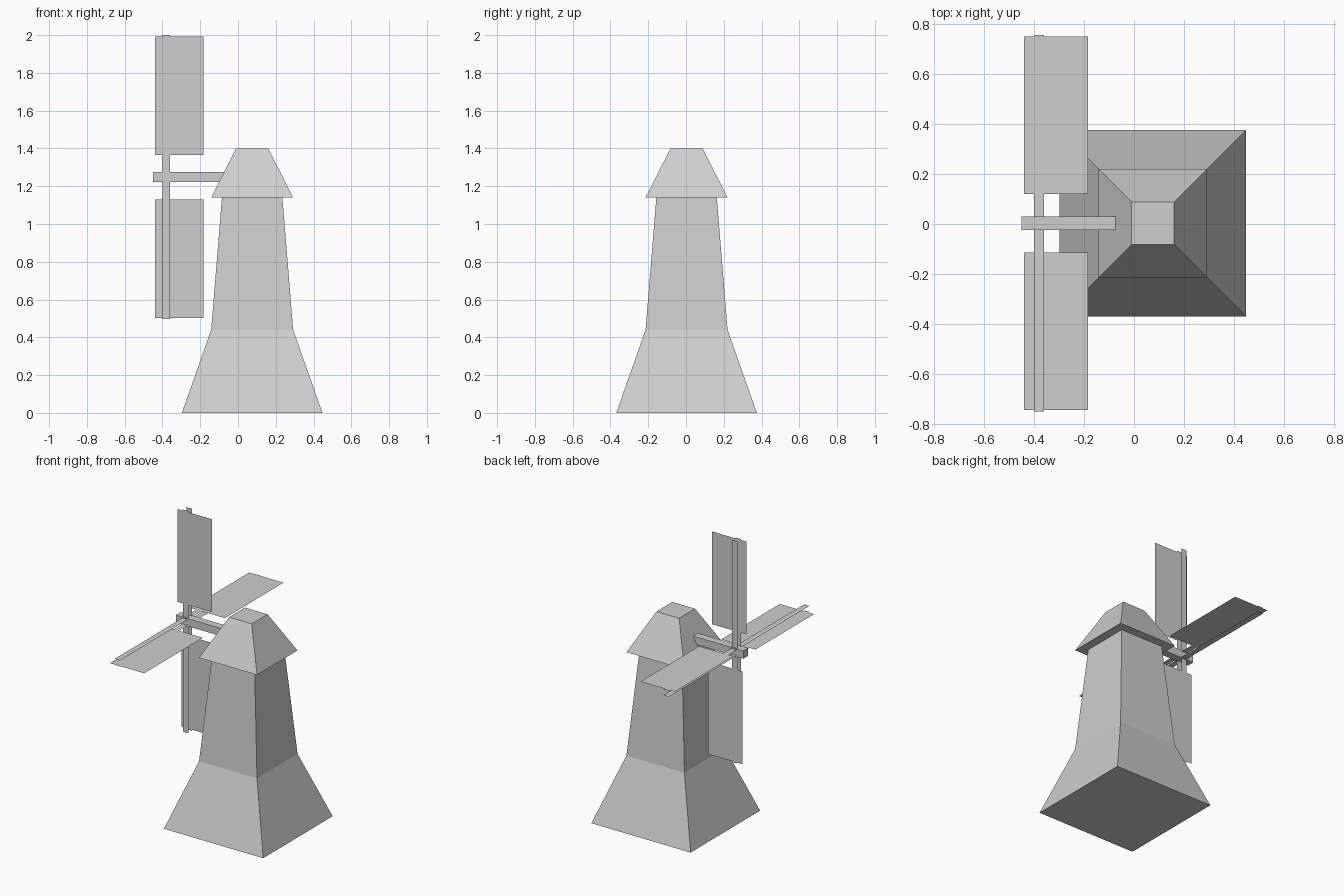
import bpy
import math
from mathutils import Matrix, Vector

old = bpy.data.objects.get("Cube")
if old:
    bpy.data.objects.remove(old, do_unlink=True)

# Single plain grey
grey = bpy.data.materials.new("plain grey")
grey.use_nodes = True
grey.diffuse_color = (0.62, 0.62, 0.62, 1)
bsdf = next(n for n in grey.node_tree.nodes if n.type == 'BSDF_PRINCIPLED')
bsdf.inputs["Base Color"].default_value = (0.62, 0.62, 0.62, 1)

TOWER_X = 0.075
HUB = Vector((0, 0.003, 1.248))


def make(name, verts, faces):
    mesh = bpy.data.meshes.new(name)
    mesh.from_pydata(verts, [], faces)
    mesh.materials.append(grey)
    obj = bpy.data.objects.new(name, mesh)
    bpy.context.collection.objects.link(obj)
    return obj


def square_loft(name, profile):
    """Closed square solid from (half width, height) pairs, bottom to top."""
    corners = [(-1, -1), (1, -1), (1, 1), (-1, 1)]
    verts = [(TOWER_X + r * sx, HUB.y + r * sy, z)
             for r, z in profile for sx, sy in corners]
    faces = [(3, 2, 1, 0)]
    for k in range(len(profile) - 1):
        a = 4 * k
        for i in range(4):
            j = (i + 1) % 4
            faces.append((a + i, a + j, a + 4 + j, a + 4 + i))
    top = 4 * len(profile) - 4
    faces.append(tuple(range(top, top + 4)))
    return make(name, verts, faces)


def panel(name, x0, x1, y, z0, z1, turn, flip=False):
    """Flat upright sheet, turned about the hub axis."""
    verts = [(x0, y, z0), (x1, y, z0), (x1, y, z1), (x0, y, z1)]
    rot = Matrix.Rotation(turn, 3, 'X')
    verts = [rot @ Vector(v) + HUB for v in verts]
    return make(name, verts, [(3, 2, 1, 0) if flip else (0, 1, 2, 3)])


# Tower and cap
square_loft("tower", [(0.372, 0), (0.217, 0.44), (0.16, 1.14)])
square_loft("cap", [(0.217, 1.14), (0.085, 1.4)])

# Drive shaft
bpy.ops.mesh.primitive_cube_add(size=1, location=(-0.26, HUB.y, HUB.z))
shaft = bpy.context.object
shaft.name = "shaft"
shaft.scale = (0.38, 0.052, 0.052)
shaft.data.materials.append(grey)

# Spars are paired thin strips running through the hub
for spar, turn in (("upright", 0), ("level", math.pi / 2)):
    for side, y in (("front", -0.02), ("back", 0.02)):
        panel(f"{spar}_spar_{side}", -0.4, -0.36, y, -0.752, 0.752, turn, y > 0)

# Four sails, each on the same side of its arm
for i in range(4):
    panel(f"sail_{i + 1}", -0.44, -0.183, -0.022, 0.117, 0.745, i * math.pi / 2)
